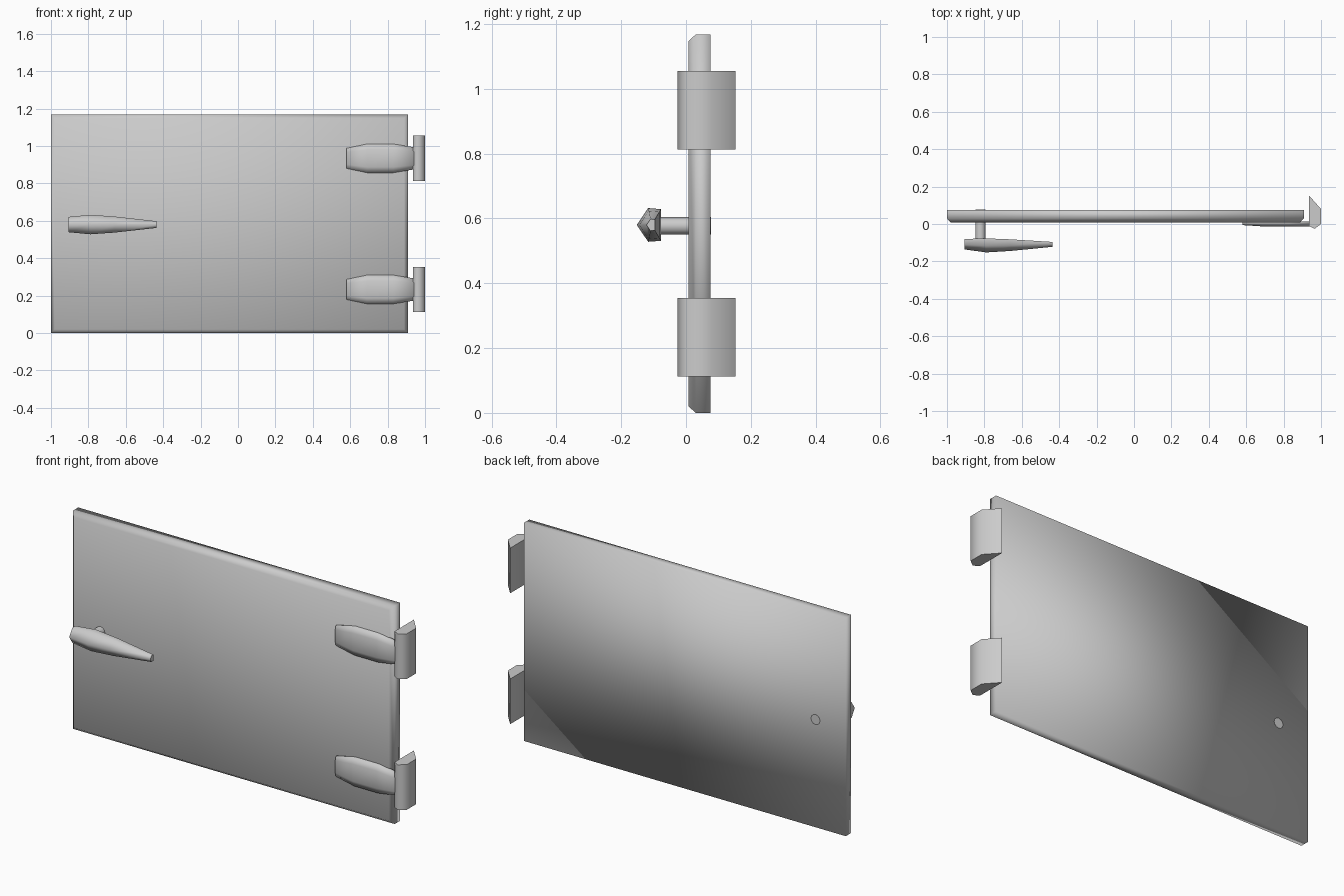
import bpy, bmesh
from math import radians
from mathutils import Matrix

cube = bpy.data.objects.get("Cube")
if cube:
    bpy.data.objects.remove(cube, do_unlink=True)

grey = bpy.data.materials.new("plain grey")
grey.use_nodes = True
COLOUR = (0.6, 0.6, 0.6, 1)
grey.diffuse_color = COLOUR
grey.node_tree.nodes["Principled BSDF"].inputs["Base Color"].default_value = COLOUR


def finish(name, bm):
    """Turn a bmesh into a smooth shaded grey object."""
    bmesh.ops.recalc_face_normals(bm, faces=bm.faces)
    for f in bm.faces:
        f.smooth = True
    mesh = bpy.data.meshes.new(name)
    bm.to_mesh(mesh)
    bm.free()
    mesh.materials.append(grey)
    obj = bpy.data.objects.new(name, mesh)
    bpy.context.collection.objects.link(obj)
    return obj


def loft(name, rings):
    """Skin a list of equal-length rings and cap both ends."""
    bm = bmesh.new()
    loops = [[bm.verts.new(p) for p in ring] for ring in rings]
    n = len(loops[0])
    for a, b in zip(loops, loops[1:]):
        for i in range(n):
            j = (i + 1) % n
            bm.faces.new((a[i], a[j], b[j], b[i]))
    bm.faces.new(loops[0])
    bm.faces.new(loops[-1])
    return finish(name, bm)


def door_ring(y, inset):
    x0, x1, z0, z1 = -1 + inset, 0.908 - inset, inset, 1.168 - inset
    return [(x0, y, z0), (x1, y, z0), (x1, y, z1), (x0, y, z1)]


# Door slab, chamfered around the front only
loft("door_panel", [door_ring(0.076, 0), door_ring(0.03, 0), door_ring(0.008, 0.02)])

# Tapered five-sided handle: (x, half height, front y, back y)
HANDLE_Z = 0.58
rings = []
for x, h, front, back in [(-0.905, 0.041, -0.136, -0.08), (-0.79, 0.052, -0.152, -0.077),
                          (-0.66, 0.043, -0.144, -0.082), (-0.435, 0.018, -0.122, -0.096)]:
    mid = front + (back - front) * 0.47
    rings.append([(x, front, HANDLE_Z), (x, mid, HANDLE_Z + h), (x, back, HANDLE_Z + h * 0.94),
                  (x, back, HANDLE_Z - h * 0.94), (x, mid, HANDLE_Z - h)])
handle = loft("handle", rings)

# Round stem holding the handle, passing through the door
bm = bmesh.new()
bmesh.ops.create_cone(bm, cap_ends=True, segments=12, radius1=0.027, radius2=0.027, depth=0.166,
                      matrix=Matrix.Translation((-0.821, -0.0065, 0.577)) @ Matrix.Rotation(radians(90), 4, "X"))
stem = finish("handle_stem", bm)

# Hinges: a leaf-shaped strap and a fin-shaped knuckle each
STRAP = [(0.58, 0.054), (0.69, 0.077), (0.83, 0.077), (0.95, 0.058)]
KNUCKLE = [(0.935, 0.153), (1.0, 0.08), (1.0, 0.0), (0.965, -0.026), (0.935, -0.01)]
knuckles = []
for side, z in (("lower", 0.233), ("upper", 0.934)):
    rings = []
    for x, h in STRAP:
        front = -0.006 if x < 0.6 else -0.013
        rings.append([(x, 0.014, z - h), (x, 0.0, z - h), (x, front, z - h * 0.6),
                      (x, front, z + h * 0.6), (x, 0.0, z + h), (x, 0.014, z + h)])
    loft(side + "_hinge_strap", rings)
    knuckles.append(loft(side + "_hinge_knuckle",
                         [[(x, y, h) for x, y in KNUCKLE] for h in (z - 0.121, z + 0.121)]))

# Keep the end caps crisp on the small parts
for obj in [handle, stem] + knuckles:
    bpy.ops.object.select_all(action="DESELECT")
    obj.select_set(True)
    bpy.context.view_layer.objects.active = obj
    bpy.ops.object.shade_smooth_by_angle(angle=radians(75))
